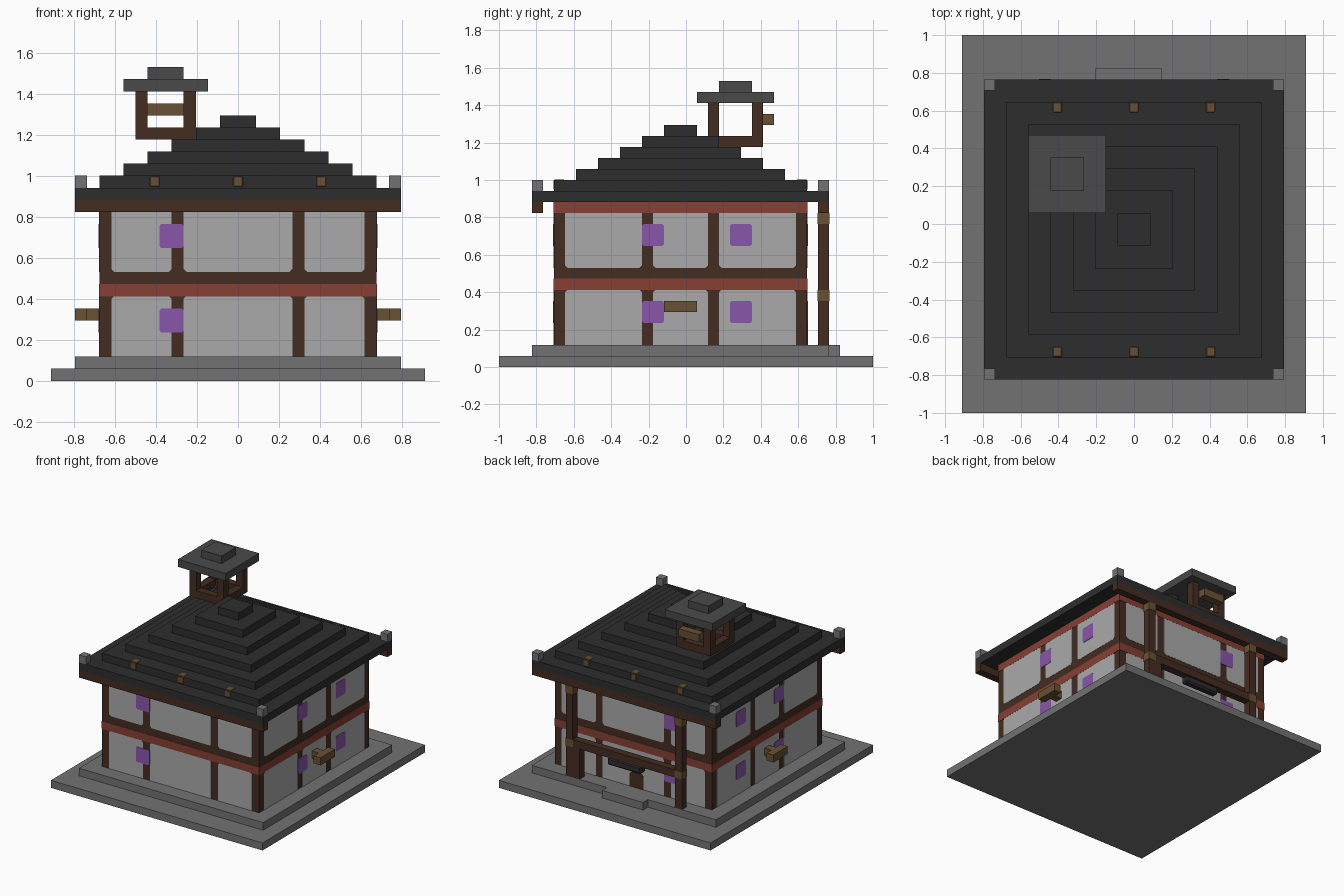
import bpy, bmesh

if "Cube" in bpy.data.objects:
    bpy.data.objects.remove(bpy.data.objects["Cube"], do_unlink=True)

U = 2 / 34  # one block; all sizes below are in blocks


def material(name, r, g, b):
    m = bpy.data.materials.new(name)
    m.use_nodes = True
    m.diffuse_color = (r, g, b, 1)
    m.node_tree.nodes["Principled BSDF"].inputs["Base Color"].default_value = (r, g, b, 1)
    return m


stone = material("stone grey", .17, .17, .17)
plaster = material("plaster grey", .40, .40, .40)
tile = material("roof black", .027, .027, .027)
slate = material("slate grey", .068, .068, .068)
timber = material("dark timber", .056, .026, .016)
red = material("red paint", .235, .05, .034)
oak = material("light oak", .14, .082, .033)
violet = material("violet glass", .25, .093, .40)


def finish(name, bm, mat):
    bmesh.ops.recalc_face_normals(bm, faces=bm.faces)
    mesh = bpy.data.meshes.new(name)
    bm.to_mesh(mesh)
    bm.free()
    mesh.materials.append(mat)
    ob = bpy.data.objects.new(name, mesh)
    bpy.context.scene.collection.objects.link(ob)
    return ob


def box(name, mat, xs, ys, zs, grow=0.0):
    """Box from its ranges in blocks, optionally grown sideways and upward."""
    bm = bmesh.new()
    bmesh.ops.create_cube(bm, size=1)
    for v in bm.verts:
        for i, (lo, hi) in enumerate((xs, ys, zs)):
            v.co[i] = U * (hi + grow if v.co[i] > 0 else lo - (grow if i < 2 else 0))
    return finish(name, bm, mat)


# wall frame: function of (position along wall, height, distance outward)
SIDES = {
    "front": lambda a, z, d: (a, -12 - d, z),
    "back": lambda a, z, d: (a, 11 + d, z),
    "left": lambda a, z, d: (11.5 + d, a, z),
    "right": lambda a, z, d: (-11.5 - d, a, z),
}


def plates(name, mat, side, rects, thick):
    """Thin plates on one wall; rect = a0, a1, z0, z1, bottom cut, top cut."""
    bm = bmesh.new()
    place = SIDES[side]
    for a0, a1, z0, z1, cb, ct in rects:
        outline = [(a0 + cb, z0), (a1 - cb, z0)]
        if cb:
            outline.append((a1, z0 + cb))
        if ct:
            outline.append((a1, z1 - ct))
        outline += [(a1 - ct, z1), (a0 + ct, z1)]
        if ct:
            outline.append((a0, z1 - ct))
        if cb:
            outline.append((a0, z0 + cb))
        rings = [[bm.verts.new([U * c for c in place(a, z, d)]) for a, z in outline]
                 for d in (0, thick)]
        for ring in rings:
            bm.faces.new(ring)
        n = len(outline)
        for i in range(n):
            j = (i + 1) % n
            bm.faces.new((rings[0][i], rings[0][j], rings[1][j], rings[1][i]))
    return finish(name, bm, mat)


# stone footing
box("foundation", stone, (-15.5, 15.5), (-17, 17), (0, 1))
box("terrace", stone, (-13.5, 13.5), (-14, 13), (1, 2))
box("entrance_step", stone, (-3.5, 2.5), (13, 14), (1, 2))

# timber body and red bands
box("timber_frame", timber, (-11.5, 11.5), (-12, 11), (2, 15))
for label, z in (("middle", 7), ("top", 14)):
    box(label + "_red_band", red, (-11.5, 11.5), (-12, 11), (z, z + 1), .04)

# plaster panels and windows on all four walls
for side in SIDES:
    along_x = side in ("front", "back")
    bays = [(-10.5, -5.5), (-4.5, 4.5), (5.5, 10.5)] if along_x else [(-11, -4), (-3, 2), (3, 10)]
    panels = []
    for a0, a1 in bays:
        panels.append((a0, a1, 2, 7, 0, .2))
        panels.append((a0, a1, 9, 14, .25, 0))
    plates(side + "_wall_panels", plaster, side, panels, .03)
    starts = [-6.5] if along_x else [-4, 4]
    panes = [(a, a + 2, z, z + 2, .15, .15) for a in starts for z in (4, 11)]
    plates(side + "_windows", violet, side, panes, .07)
plates("back_door", timber, "back", [(-1.5, .5, 2, 4, 0, .3)], .08)

# eave beams
box("front_eave_beam", timber, (-13.5, 13.5), (-14, -13), (14, 15))
box("back_eave_beam", timber, (-13.5, 13.5), (12, 13), (14, 15))

# stepped roof
for i in range(7):
    h = 13.5 - 2 * i
    box(f"roof_tier_{i + 1}", tile, (-h, h), (-h - .5, h - .5), (15 + i, 16 + i))
for sx in (-1, 1):
    for y in (-14, 12):
        box("roof_corner_block", stone, (sx * 13 - .5, sx * 13 + .5), (y, y + 1), (16, 17))
for x in (-6.9, 0, 6.9):
    for y in (-12, 10):
        peg = box("roof_peg", oak, (x - .45, x + .45), (y, y + 1), (16, 17), .05)
        bev = peg.modifiers.new("bevel", "BEVEL")
        bev.width, bev.segments = .15 * U, 1

# back porch
for sx in (-8, 8):
    box("porch_post", timber, (sx - .5, sx + .5), (12, 13), (2, 14))
    for z in (6, 13):
        box("porch_post_joint", oak, (sx - .5, sx + .5), (12, 13), (z, z + .95), .04)
box("porch_beam", timber, (-7.5, 7.5), (12, 13), (6, 7))
box("porch_brace", timber, (6.5, 7.5), (12, 13), (2, 6))
sign = box("hanging_board", tile, (-2.5, 2.5), (12, 13), (5, 6))
sign.modifiers.new("bevel", "BEVEL").width = .2 * U

# side brackets
for sx in (-1, 1):
    box("bracket_arm", oak, sorted((sx * 11.5, sx * 12.5)), (-1, 0), (5, 6))
    box("bracket_bar", oak, sorted((sx * 12.5, sx * 13.5)), (-2, 1), (5, 6))

# roof turret
for x in (-8.5, -4.5):
    for y in (2, 6):
        box("turret_post", timber, (x, x + 1), (y, y + 1), (20, 24))
    box("turret_side_sill", timber, (x, x + 1), (3, 6), (20, 21))
for y in (2, 6):
    box("turret_end_sill", timber, (-7.5, -4.5), (y, y + 1), (20, 21))
box("turret_roof", slate, (-9.5, -2.5), (1, 8), (24, 25))
box("turret_cap", slate, (-7.5, -4.5), (3, 6), (25, 26))
box("turret_board", oak, (-7.5, -4.5), (7, 8), (22, 23))
